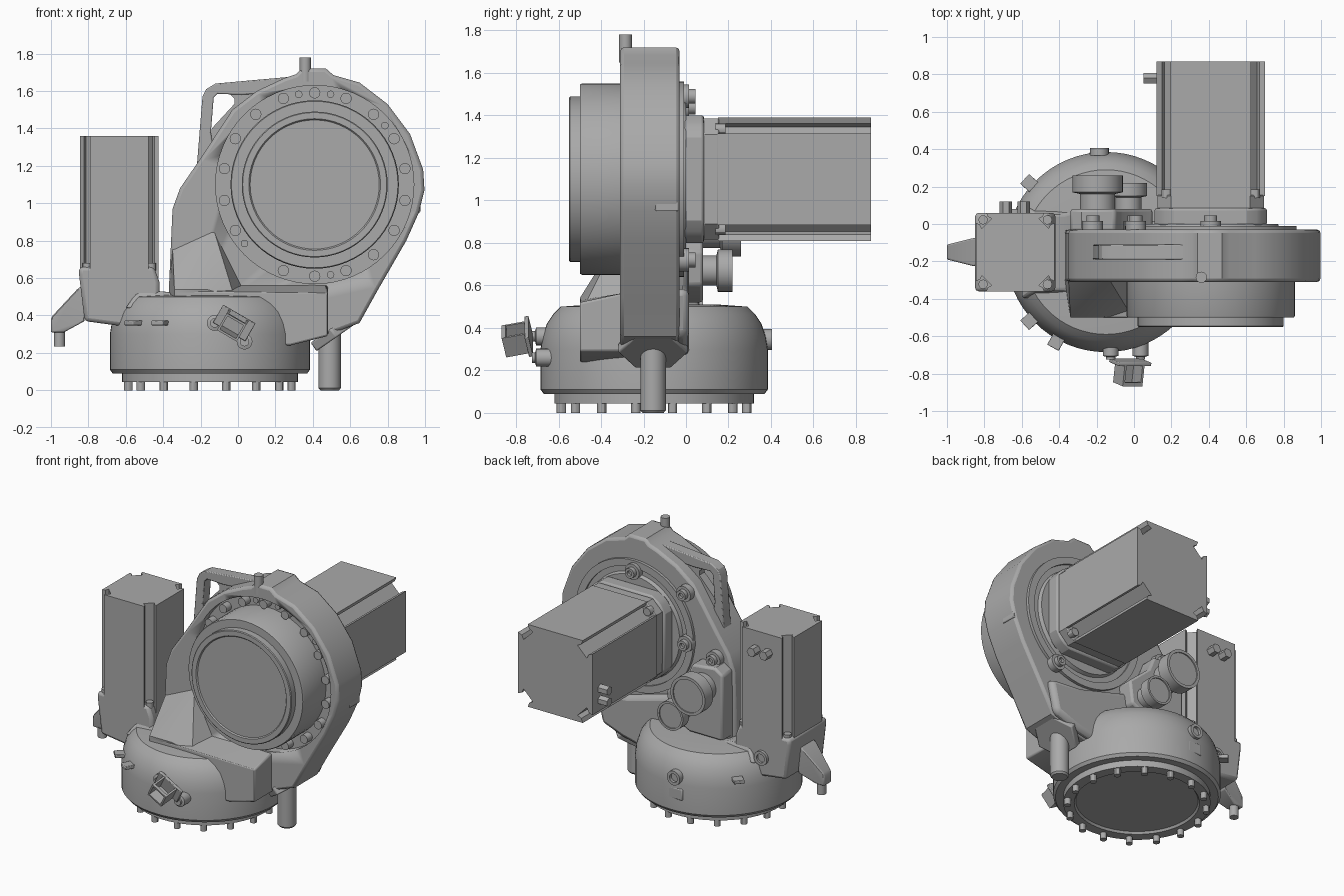
import bpy, bmesh, math
from mathutils import Vector, Matrix

cube = bpy.data.objects.get("Cube")
if cube:
    bpy.data.objects.remove(cube)

grey = bpy.data.materials.new("cast grey")
grey.use_nodes = True
tone = (0.4, 0.4, 0.4, 1)
grey.diffuse_color = tone
grey.node_tree.nodes["Principled BSDF"].inputs["Base Color"].default_value = tone


def finish(name, bm, bevel=0):
    bmesh.ops.recalc_face_normals(bm, faces=bm.faces)
    mesh = bpy.data.meshes.new(name)
    bm.to_mesh(mesh)
    bm.free()
    mesh.materials.append(grey)
    ob = bpy.data.objects.new(name, mesh)
    bpy.context.collection.objects.link(ob)
    bpy.ops.object.select_all(action='DESELECT')
    ob.select_set(True)
    bpy.context.view_layer.objects.active = ob
    if bevel:
        mod = ob.modifiers.new("bevel", 'BEVEL')
        mod.width, mod.segments, mod.limit_method = bevel, 2, 'ANGLE'
        mod.angle_limit = math.radians(50)
    bpy.ops.object.shade_smooth_by_angle(angle=math.radians(30))
    return ob


def prism(name, pts, lo, hi, axis='Y', bevel=0):
    """Extrude an outline along an axis; outlines are xz for Y, xy for Z."""
    place = {'Y': lambda a, b, t: (a, t, b), 'Z': lambda a, b, t: (a, b, t)}[axis]
    bm = bmesh.new()
    face = bm.faces.new([bm.verts.new(place(a, b, lo)) for a, b in pts])
    out = bmesh.ops.extrude_face_region(bm, geom=[face])
    verts = [v for v in out['geom'] if isinstance(v, bmesh.types.BMVert)]
    bmesh.ops.translate(bm, verts=verts, vec=Vector(place(0, 0, hi - lo)))
    return finish(name, bm, bevel)


def hull(name, pts, bevel=0):
    bm = bmesh.new()
    for p in pts:
        bm.verts.new(p)
    bmesh.ops.convex_hull(bm, input=bm.verts)
    return finish(name, bm, bevel)


def lathe(name, profile, loc, axis='Z', sides=64):
    """Spin a radius/height profile about an axis."""
    bm = bmesh.new()
    turn = {'X': Matrix.Rotation(math.pi / 2, 4, 'Y'), 'Z': Matrix(),
            'Y': Matrix.Rotation(-math.pi / 2, 4, 'X')}[axis]
    rings = [[bm.verts.new(turn @ Vector((r * math.cos(k * math.tau / sides),
              r * math.sin(k * math.tau / sides), h)) + Vector(loc))
              for k in range(sides)] for r, h in profile]
    for a, b in zip(rings, rings[1:]):
        for k in range(sides):
            n = (k + 1) % sides
            bm.faces.new((a[k], a[n], b[n], b[k]))
    bm.faces.new(rings[0])
    bm.faces.new(rings[-1])
    return finish(name, bm)


def rod(name, loc, r, length, axis='Z', sides=20):
    return lathe(name, [(r, 0), (r, length)], loc, axis, sides)


def box(name, loc, size, rot=Matrix(), bevel=0):
    bm = bmesh.new()
    bmesh.ops.create_cube(bm, size=1)
    m = Matrix.Translation(loc) @ rot @ Matrix.Diagonal((*size, 1))
    bmesh.ops.transform(bm, matrix=m, verts=bm.verts)
    return finish(name, bm, bevel)


def square(cx, cy, h, corner):
    """Square section with the given corner shape on all four corners."""
    pts = []
    for c, s in ((1, 0), (0, 1), (-1, 0), (0, -1)):
        pts += [(cx + h * (c * a - s * b), cy + h * (s * a + c * b)) for a, b in corner]
    return pts


stepped = [(1, .74), (.9, .7), (.85, .6), (.6, .85), (.7, .9), (.74, 1)]
cut = [(1, .74), (.74, 1)]

# Round base with bolted flange
BX, BY = -0.15, -0.15
lathe("base", [(.39, .06), (.4, .045), (.47, .045), (.47, .09), (.52, .09), (.535, .11),
               (.535, .3), (.525, .36), (.505, .42), (.475, .465), (.44, .5), (.3, .51)], (BX, BY, 0))
for k in range(16):
    a = (k + .5) * math.tau / 16
    rod("base_bolt", (BX + .445 * math.cos(a), BY + .445 * math.sin(a), 0), .022, .05, sides=12)
hull("base_shoulder", [(x, y, .44) for x in (-.6, -.2) for y in (-.4, .1)]
     + [(x, y, z) for x, z in ((-.53, .54), (-.37, .525)) for y in (-.35, .05)], .01)
for a in (138, 222, 241):
    r = math.radians(a)
    box("base_tab", (BX + .55 * math.cos(r), BY + .55 * math.sin(r), .36), (.07, .07, .025),
        Matrix.Rotation(r, 4, 'Z'), .004)
lathe("rear_port", [(.05, 0), (.05, .04), (.03, .04), (.03, .02)], (-.185, .365, .345), 'Y', 24)
box("rear_plate", (-.185, .375, .23), (.11, .02, .08), bevel=.008)

# Main gear housing with a round recess in its front
CX, CZ = .41, 1.10
housing = prism("housing", [(.25, 1.67), (.31, 1.69), (.34, 1.72), (.47, 1.72), (.51, 1.685),
                            (.65, 1.645), (.8, 1.53), (.92, 1.37), (.99, 1.18), (.997, 1.07),
                            (.967, .95), (.9, .8), (.75, .54), (.65, .36), (.49, .3), (.28, .24),
                            (-.3, .3), (-.37, .53), (-.35, .97), (-.31, 1.08), (-.2, 1.24),
                            (-.03, 1.5), (.1, 1.6)], -.31, -.03, bevel=.018)
cutter = lathe("recess_cutter", [(.53, 0), (.53, .2)], (CX, -.45, CZ), 'Y')
bpy.context.view_layer.objects.active = housing
recess = housing.modifiers.new("recess", 'BOOLEAN')
recess.object, recess.solver = cutter, 'EXACT'
for mod in [m.name for m in housing.modifiers]:
    bpy.ops.object.modifier_apply(modifier=mod)
bpy.data.objects.remove(cutter)
hull("neck_front", [(-.34, -.5, .53), (.48, -.5, .52), (.48, -.29, .565), (-.36, -.29, .56)]
     + [(x, y, z) for y in (-.5, -.29) for x, z in ((.48, .29), (.28, .24), (-.1, .24), (-.33, .3))], .01)
hull("neck_ledge", [(-.35, -.3, .76), (-.13, -.3, .86), (.02, -.3, .56), (-.37, -.3, .5),
                    (-.34, -.5, .54), (-.17, -.5, .54), (-.34, -.5, .5), (-.02, -.48, .5)])
prism("neck_rear", [(-.34, .4), (-.34, .9), (-.1, .75), (.45, .6), (.7, .58), (.65, .36), (.49, .3),
                    (.28, .25)], -.06, .015, bevel=.03)
box("rim_notch", (.945, -.09, 1.0), (.06, .11, .1), bevel=.006)
rod("top_pin", (.36, -.285, 1.65), .03, .13)

# Front drum, stepped, with its bolt circle
lathe("front_drum", [(.45, .01), (.45, -.24), (.445, -.25), (.39, -.25), (.39, -.295), (.385, -.3),
                     (.352, -.3), (.345, -.292)], (CX, -.25, CZ), 'Y')
for k in range(18):
    if k != 7:
        a = math.radians(90 + 20 * k)
        rod("drum_bolt", (CX + .49 * math.cos(a), -.305, CZ + .49 * math.sin(a)), .03, .06, 'Y', 16)
for a in (40, 80, 100, 220, 280):
    r = math.radians(a)
    rod("drum_pin", (CX + .49 * math.cos(r), -.27, CZ + .49 * math.sin(r)), .02, .03, 'Y', 12)

# Rear disc, adapter and large motor
lathe("rear_disc", [(.46, 0), (.46, .03), (.41, .03), (.41, .015), (.37, .015), (.36, .04), (.3, .04)],
      (CX, -.04, CZ), 'Y')
prism("motor_adapter", square(CX, CZ, .3, [(1, .65), (.9, .82), (.82, .9), (.65, 1)]), -.01, .085,
      bevel=.012)
prism("motor_flange", square(CX, CZ, .285, cut), .08, .155, bevel=.006)
prism("rear_motor", square(CX, CZ, .29, stepped), .15, .87)
for sx in (-1, 1):
    for sz in (-1, 1):
        rod("motor_bolt", (CX + sx * .235, .14, CZ + sz * .235), .028, .045, 'Y', 12)
for z in (.96, 1.04):
    rod("motor_plug", (.05, .78, z), .032, .09, 'X', 6)
for x, z in ((.41, 1.49), (.64, .72), (.01, 1.44), (.0, 1.09), (-.22, 1.04)):
    lathe("rear_boss", [(.055, 0), (.055, .05), (.035, .05), (.035, .08), (.018, .08), (.018, .06)],
          (x, -.035, z), 'Y', 24)

# Side motor with flange and outrigger
MX, MY = -.635, -.15
prism("side_motor", square(MX, MY, .21, stepped), .6, 1.36, 'Z')
prism("side_motor_mount", [(-.85, .62), (-.82, .37), (-.6, .34), (-.42, .4), (-.42, .58), (-.45, .66),
                           (-.85, .66)], -.36, .06, bevel=.02)
for sx in (-1, 1):
    for sy in (-1, 1):
        rod("mount_bolt", (MX + sx * .172, MY + sy * .172, .64), .025, .04, sides=12)
for x in (-.685, -.59):
    rod("side_plug", (x, .04, 1.23), .033, .08, 'Y', 6)
lathe("mount_port", [(.05, 0), (.05, .03), (.03, .03), (.03, .015)], (MX, .05, .48), 'Y', 24)
hull("outrigger", [(x, MY + s * w, z) for s in (-1, 1) for x, w, z in
                   ((-.82, .075, .57), (-.86, .075, .54), (-.99, .04, .4), (-1, .04, .38), (-1, .04, .31),
                    (-.93, .04, .31), (-.82, .075, .37))], .008)
rod("outrigger_foot", (-.955, -.145, .235), .03, .1)

# Lifting handle with its gusset
prism("lifting_handle", [(-.22, 1.2), (-.19, 1.57), (-.17, 1.61), (-.12, 1.64), (.27, 1.675), (.3, 1.6),
                         (.02, 1.58), (-.11, 1.585), (-.13, 1.565), (-.145, 1.38), (-.12, 1.2)],
      -.19, -.11, bevel=.006)
prism("handle_gusset", [(-.15, 1.32), (-.14, 1.4), (-.02, 1.53), (-.02, 1.56), (-.05, 1.59), (.08, 1.6),
                        (.06, 1.5)], -.18, -.12)

# Sloped foot plate and support post
foot = prism("post_plate", [(.15 * math.cos(k * math.pi / 3 + math.pi / 6),
                             .165 * math.sin(k * math.pi / 3 + math.pi / 6)) for k in range(6)],
             -.02, .035, 'Z', .008)
foot.matrix_world = Matrix.Translation((.515, -.155, .3)) @ Matrix.Rotation(math.radians(-35), 4, 'Y')
lathe("support_post", [(.05, 0), (.06, .012), (.06, .33)], (.49, -.155, 0), sides=32)

# Rear valve block with two round gauges
prism("valve_block", [(-.34, .52), (-.34, .98), (-.28, 1.02), (-.1, 1.0), (-.06, .9), (.1, .76), (.08, .6),
                      (-.08, .52)], -.04, .08, bevel=.015)
for name, x, z, r, h in (("large_gauge", -.195, .87, .135, .18), ("small_gauge", -.03, .67, .1, .14)):
    lathe(name, [(r * .7, 0), (r * .7, h * .45), (r, h * .5), (r, h), (r * .85, h), (r * .85, h - .008)],
          (x, .08, z), 'Y', 40)

# Tilted open connector on the front of the base
lean = Matrix.Rotation(math.radians(30), 4, 'Y') @ Matrix.Rotation(math.radians(12), 4, 'X')
hub = Vector((-.02, -.74, .36))
box("connector_plate", hub, (.2, .02, .11), lean, .004)
for s in (-1, 1):
    box("connector_cheek", hub + lean @ Vector((s * .055, -.06, 0)), (.012, .12, .1), lean)
box("connector_lip", hub + lean @ Vector((0, -.06, -.05)), (.12, .12, .012), lean)
box("connector_rim", hub + lean @ Vector((0, -.11, .045)), (.12, .02, .012), lean)
for x, z in ((-.125, .36), (.035, .26)):
    lathe("connector_stud", [(.025, 0), (.025, .015), (.042, .02), (.042, .1), (.032, .11)],
          (x, -.725, z), 'Y', 20)
